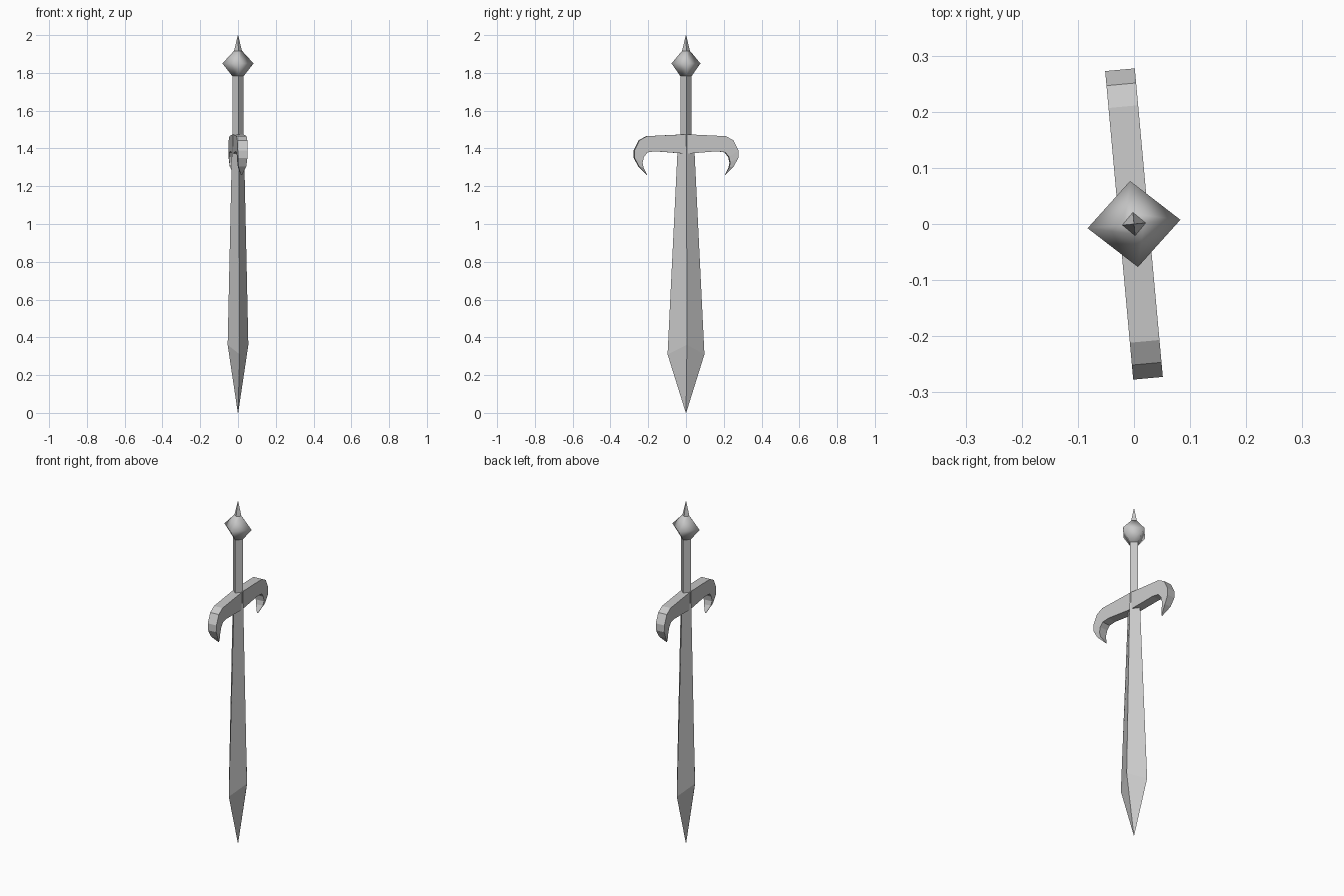
import bpy
import bmesh
from math import radians

if "Cube" in bpy.data.objects:
    bpy.data.objects.remove(bpy.data.objects["Cube"], do_unlink=True)

TURN = radians(5.2)

steel = bpy.data.materials.new("grey steel")
steel.use_nodes = True
GREY = (0.58, 0.58, 0.58, 1)
steel.diffuse_color = GREY
steel.node_tree.nodes["Principled BSDF"].inputs["Base Color"].default_value = GREY


def loft(name, rings, smooth=False):
    """Skin a list of four-point rings and cap both ends."""
    bm = bmesh.new()
    loops = [[bm.verts.new(p) for p in ring] for ring in rings]
    for a, b in zip(loops, loops[1:]):
        for i in range(4):
            j = (i + 1) % 4
            bm.faces.new((a[i], a[j], b[j], b[i]))
    bm.faces.new(loops[0])
    bm.faces.new(loops[-1])
    bmesh.ops.remove_doubles(bm, verts=bm.verts, dist=0.0002)
    bmesh.ops.recalc_face_normals(bm, faces=bm.faces)
    for f in bm.faces:
        f.smooth = smooth
    mesh = bpy.data.meshes.new(name)
    bm.to_mesh(mesh)
    bm.free()
    mesh.materials.append(steel)
    obj = bpy.data.objects.new(name, mesh)
    obj.rotation_euler.z = TURN
    bpy.context.collection.objects.link(obj)
    return obj


def diamond(rx, ry, z, z_edge=None):
    """Diamond section; the y corners may sit at their own height."""
    ze = z if z_edge is None else z_edge
    return [(rx, 0, z), (0, ry, ze), (-rx, 0, z), (0, -ry, ze)]


# Blade, widest near the point, with a central ridge on both faces
loft("blade", [diamond(0.001, 0.001, 0),
               diamond(0.055, 0.098, 0.36, 0.31),
               diamond(0.032, 0.044, 1.41)])

# Grip
loft("grip", [diamond(0.03, 0.03, 1.4), diamond(0.03, 0.03, 1.79)])

# Pommel and its finial spike
loft("pommel", [diamond(0.028, 0.028, 1.78),
                diamond(0.083, 0.077, 1.85),
                diamond(0.018, 0.018, 1.92)], smooth=True)
loft("pommel_spike", [diamond(0.022, 0.022, 1.912), diamond(0.001, 0.001, 2)])

# Crossguard: outer y z, inner y z, half thickness, from middle to hook tip
stations = [
    (0, 1.475, 0, 1.372, 0.0265),
    (0.21, 1.465, 0.165, 1.385, 0.0265),
    (0.25, 1.443, 0.207, 1.379, 0.0265),
    (0.276, 1.39, 0.226, 1.355, 0.0265),
    (0.276, 1.35, 0.233, 1.325, 0.025),
    (0.252, 1.305, 0.228, 1.30, 0.021),
    (0.208, 1.26, 0.207, 1.261, 0.003),
]


def guard_ring(station, side):
    yo, zo, yi, zi, t = station
    return [(t, side * yo, zo), (-t, side * yo, zo),
            (-t, side * yi, zi), (t, side * yi, zi)]


rings = [guard_ring(s, -1) for s in reversed(stations[1:])]
rings += [guard_ring(s, 1) for s in stations]
loft("crossguard", rings)
